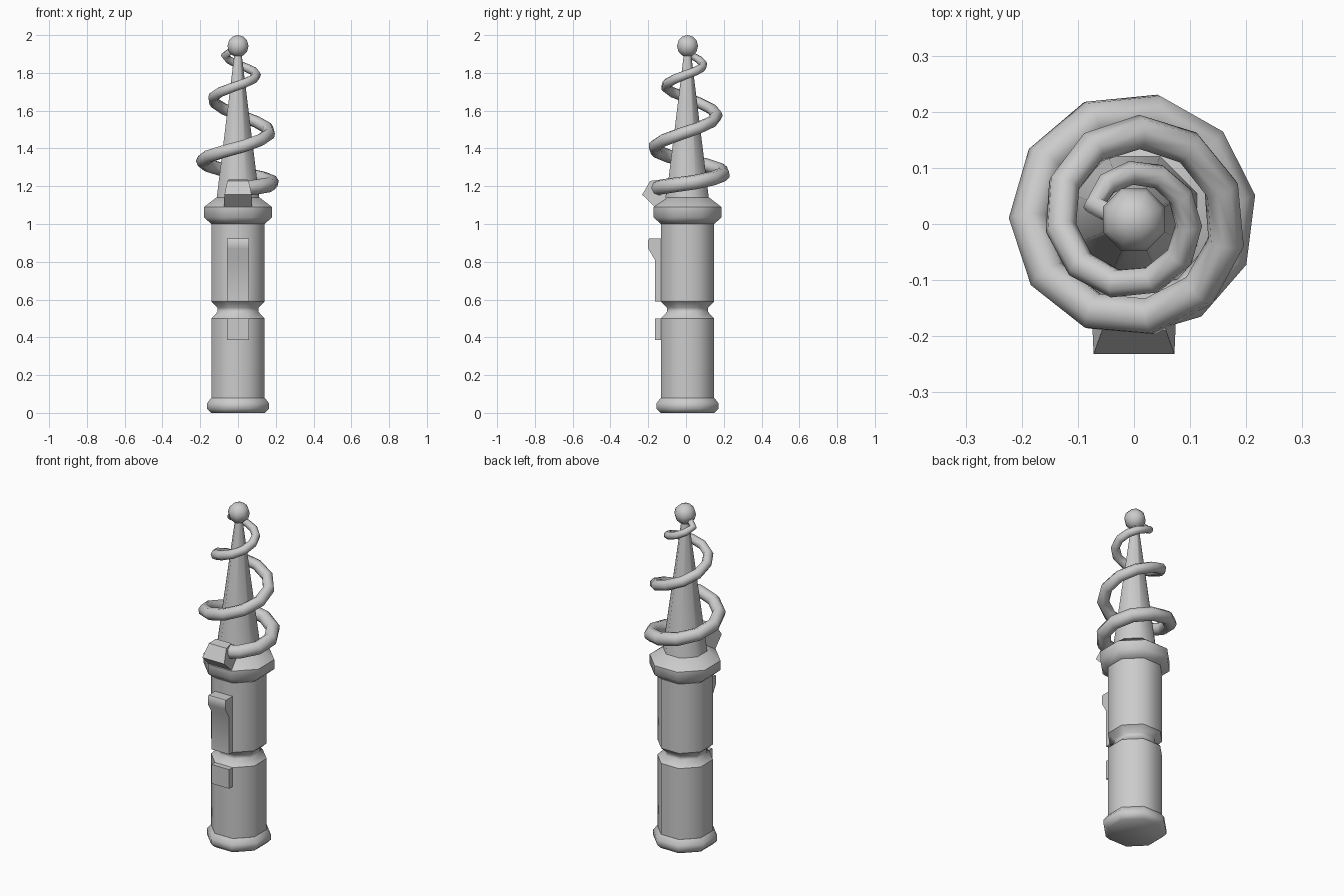
import bpy, bmesh, math

if "Cube" in bpy.data.objects:
    bpy.data.objects.remove(bpy.data.objects["Cube"])

YC = 0.008          # axis of the handle
SIDES = 8


def finish(bm, name, angle=50):
    bmesh.ops.recalc_face_normals(bm, faces=bm.faces)
    me = bpy.data.meshes.new(name)
    bm.to_mesh(me)
    bm.free()
    ob = bpy.data.objects.new(name, me)
    bpy.context.collection.objects.link(ob)
    smooth(ob, angle)
    return ob


def smooth(ob, angle):
    bpy.ops.object.select_all(action='DESELECT')
    ob.select_set(True)
    bpy.context.view_layer.objects.active = ob
    bpy.ops.object.shade_smooth_by_angle(angle=math.radians(angle))


def lathe(name, profile):
    """Octagonal turned part; profile is (flat-to-axis distance, z)."""
    bm = bmesh.new()
    rings = []
    for r, z in profile:
        r /= math.cos(math.pi / SIDES)
        angles = [(i + 0.5) * math.tau / SIDES for i in range(SIDES)]
        rings.append([bm.verts.new((r * math.cos(a), YC + r * math.sin(a), z)) for a in angles])
    for lo, hi in zip(rings, rings[1:]):
        for i in range(SIDES):
            j = (i + 1) % SIDES
            bm.faces.new((lo[i], lo[j], hi[j], hi[i]))
    bm.faces.new(rings[0])
    bm.faces.new(rings[-1])
    return finish(bm, name)


def block(name, profile, bevel=0.0):
    """Side profile (half width, y, z) mirrored across x = 0."""
    bm = bmesh.new()
    left = [bm.verts.new((-w, y, z)) for w, y, z in profile]
    right = [bm.verts.new((w, y, z)) for w, y, z in profile]
    bm.faces.new(left)
    bm.faces.new(right)
    n = len(profile)
    for i in range(n):
        j = (i + 1) % n
        bm.faces.new((left[i], left[j], right[j], right[i]))
    ob = finish(bm, name, 40)
    if bevel:
        mod = ob.modifiers.new("soft_edges", 'BEVEL')
        mod.width = bevel
        mod.segments = 1
    return ob


# Handle parts
lathe("pommel", [(0.143, 0), (0.163, 0.022), (0.163, 0.052), (0.142, 0.08)])
lathe("lower_grip", [(0.141, 0.06), (0.141, 0.5)])
lathe("neck", [(0.141, 0.5), (0.108, 0.535), (0.108, 0.557), (0.141, 0.59)])
lathe("upper_grip", [(0.141, 0.59), (0.141, 1.0)])
lathe("collar", [(0.141, 1.0), (0.18, 1.035), (0.18, 1.09), (0.115, 1.14)])
lathe("spike", [(0.115, 1.12), (0.018, 1.91)])

# Tip ball
bm = bmesh.new()
bmesh.ops.create_uvsphere(bm, u_segments=8, v_segments=6, radius=0.06)
for v in bm.verts:
    x, y = v.co.x, v.co.y
    c, s = math.cos(math.pi / 8), math.sin(math.pi / 8)
    v.co = (x * c - y * s, YC + x * s + y * c, v.co.z * 0.97 + 1.942)
finish(bm, "tip_ball", 65)

# Switches on the front of the handle
W = 0.057
block("slide_switch", [(W, -0.12, 0.59), (W, -0.165, 0.59), (W, -0.165, 0.81),
                       (W, -0.2, 0.87), (W, -0.2, 0.915), (W, -0.195, 0.922), (W, -0.12, 0.922)])
block("small_button", [(W, -0.12, 0.387), (W, -0.165, 0.387), (W, -0.165, 0.5), (W, -0.12, 0.5)])

# Tilted socket that holds the start of the coil
block("coil_socket", [(0.075, -0.165, 1.09), (0.072, -0.232, 1.155), (0.057, -0.19, 1.228),
                      (0.05, -0.135, 1.235), (0.05, -0.1, 1.19), (0.065, -0.11, 1.11)])

# Tapering coil: heights and outer radii at each quarter turn
HEIGHTS = [1.185, 1.215, 1.27, 1.335, 1.405, 1.49, 1.58, 1.67, 1.735, 1.795, 1.845, 1.905]
OUTER = [0.205, 0.22, 0.23, 0.223, 0.21, 0.2, 0.186, 0.16, 0.142, 0.12, 0.105, 0.092]


def sample(table, q):
    i = min(int(q), len(table) - 2)
    return table[i] + (table[i + 1] - table[i]) * (q - i)


points = []
for k in range(31):
    q = k * 33.4 / 90
    if q > 11:
        break
    a = math.radians(-88 + 33.4 * k)
    tube = 0.04 - 0.021 * (q / 11) ** 1.3
    r = sample(OUTER, q) - tube
    points.append((r * math.cos(a), YC + r * math.sin(a), sample(HEIGHTS, q), tube))
points.append((-0.02, YC, 1.93, 0.018))

curve = bpy.data.curves.new("coil", 'CURVE')
curve.dimensions = '3D'
curve.bevel_depth = 1.0
curve.bevel_resolution = 2
curve.use_fill_caps = True
spline = curve.splines.new('POLY')
spline.points.add(len(points) - 1)
for p, (x, y, z, r) in zip(spline.points, points):
    p.co = (x, y, z, 1)
    p.radius = r
spline.use_smooth = True
coil = bpy.data.objects.new("coil", curve)
bpy.context.collection.objects.link(coil)
